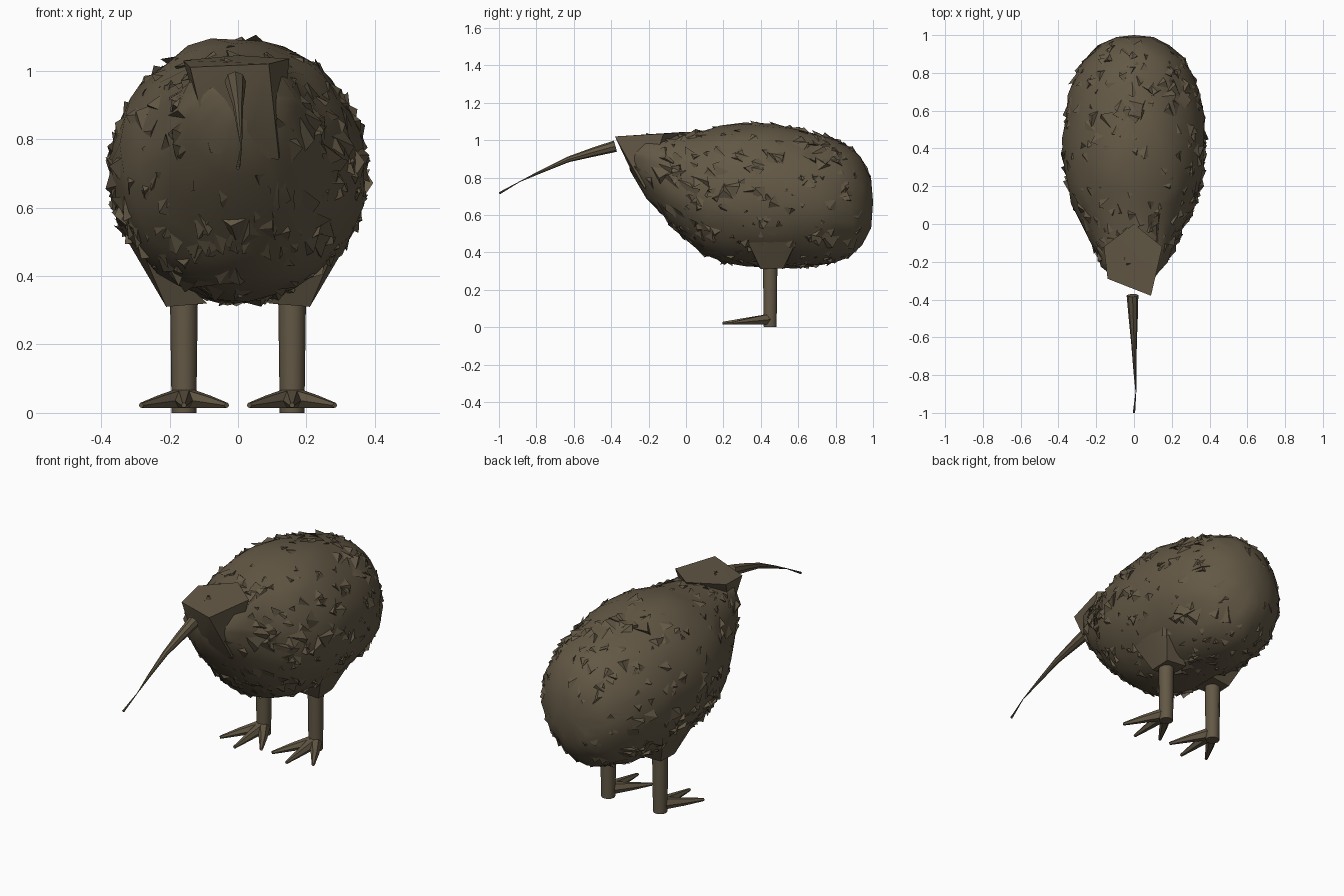
import bpy, bmesh, math, random
from mathutils import Vector

if "Cube" in bpy.data.objects:
    bpy.data.objects.remove(bpy.data.objects["Cube"])

random.seed(7)
mat = bpy.data.materials.new("brown plumage")
mat.diffuse_color = (0.125, 0.098, 0.060, 1)
mat.use_nodes = True
mat.node_tree.nodes["Principled BSDF"].inputs["Base Color"].default_value = mat.diffuse_color


def finish(name, bm, angle):
    bmesh.ops.recalc_face_normals(bm, faces=bm.faces)
    me = bpy.data.meshes.new(name)
    bm.to_mesh(me)
    bm.free()
    me.materials.append(mat)
    ob = bpy.data.objects.new(name, me)
    bpy.context.collection.objects.link(ob)
    bpy.ops.object.select_all(action='DESELECT')
    ob.select_set(True)
    bpy.context.view_layer.objects.active = ob
    bpy.ops.object.shade_smooth_by_angle(angle=math.radians(angle))
    return ob


def hull(bm, pts):
    vs = [bm.verts.new(p) for p in pts]
    bmesh.ops.convex_hull(bm, input=vs)


def tube(bm, path, n):
    """Tapered tube through (point, radius) pairs with closed ends."""
    rings = []
    for i, (p, r) in enumerate(path):
        a = Vector(path[max(i - 1, 0)][0])
        b = Vector(path[min(i + 1, len(path) - 1)][0])
        q = (b - a).normalized().to_track_quat('Z', 'Y')
        rings.append([bm.verts.new(Vector(p) + q @ Vector(
            (r * math.cos(k * math.tau / n), r * math.sin(k * math.tau / n), 0))) for k in range(n)])
    for r0, r1 in zip(rings, rings[1:]):
        for k in range(n):
            bm.faces.new((r0[k], r0[(k + 1) % n], r1[(k + 1) % n], r1[k]))
    bm.faces.new(rings[0])
    bm.faces.new(rings[-1])


# Body profile: y, half width, top z, bottom z
PROFILE = [(-0.30, 0.09, 1.00, 0.84), (-0.22, 0.18, 1.03, 0.70), (-0.10, 0.23, 1.035, 0.56),
           (0.00, 0.28, 1.045, 0.46), (0.10, 0.33, 1.06, 0.375), (0.20, 0.36, 1.09, 0.335),
           (0.32, 0.38, 1.10, 0.325), (0.45, 0.385, 1.095, 0.315), (0.58, 0.37, 1.075, 0.315),
           (0.70, 0.35, 1.045, 0.325), (0.80, 0.315, 1.015, 0.345), (0.88, 0.265, 0.97, 0.38),
           (0.95, 0.19, 0.90, 0.45), (0.99, 0.10, 0.80, 0.53)]


def surface(y, a, off=0.0):
    y = max(-0.30, min(0.99, y))
    for p, q in zip(PROFILE, PROFILE[1:]):
        if y <= q[0]:
            break
    t = (y - p[0]) / (q[0] - p[0])
    w, top, bot = (p[i] + (q[i] - p[i]) * t for i in (1, 2, 3))
    return Vector(((w + off) * math.cos(a), y, (top + bot) / 2 + ((top - bot) / 2 + off) * math.sin(a)))


# Body: jittered loft
bm = bmesh.new()
N = 22
rings = []
for i, p in enumerate(PROFILE):
    j = 0 if i in (0, len(PROFILE) - 1) else 0.02
    rings.append([bm.verts.new(surface(p[0] + random.uniform(-j, j),
                  (k + random.uniform(-.25, .25) + 0.5 * (i % 2)) * math.tau / N,
                  random.uniform(-0.014, 0.004))) for k in range(N)])
for r0, r1 in zip(rings, rings[1:]):
    for k in range(N):
        bm.faces.new((r0[k], r0[(k + 1) % N], r1[(k + 1) % N], r1[k]))
for ring, tip in ((rings[0], (0, -0.31, 0.93)), (rings[-1], (0, 1.0, 0.67))):
    c = bm.verts.new(tip)
    for k in range(N):
        bm.faces.new((ring[k], ring[(k + 1) % N], c))
bmesh.ops.triangulate(bm, faces=bm.faces)
finish("body", bm, 40)

# Feather shards: leaning three-sided spikes half sunk into the body
bm = bmesh.new()
for i in range(420):
    y, a = random.uniform(-0.22, 0.96), random.uniform(0, math.tau)
    s = random.uniform(0.035, 0.085)
    turn = random.uniform(0, math.tau)
    r = max(0.15, surface(y, 0).x)
    base = [surface(y + s * math.cos(turn + k * 2.1), a + s / r * math.sin(turn + k * 2.1),
                    -0.018) for k in range(3)]
    lean = s * random.uniform(0.4, 1.3)
    d = random.uniform(0, math.tau)
    tip = surface(y + lean * math.cos(d), a + lean / r * math.sin(d), random.uniform(0.0, 0.013))
    vs = [bm.verts.new(v) for v in base + [tip]]
    for f in ((0, 1, 2), (0, 1, 3), (1, 2, 3), (2, 0, 3)):
        bm.faces.new([vs[k] for k in f])
finish("feathers", bm, 25)

# Head: skewed faceted wedge over the front of the body
bm = bmesh.new()
hull(bm, [(0.09, -0.38, 1.02), (-0.14, -0.29, 1.01), (-0.16, -0.12, 1.03), (0.15, -0.12, 1.035),
          (0.04, -0.29, 0.83), (-0.08, -0.25, 0.76), (0.12, -0.22, 0.74), (0.0, 0.0, 1.045)])
finish("head", bm, 25)

# Beak: long droop, pinched near the tip
bm = bmesh.new()
tube(bm, [((-0.008, -0.378, 0.968), 0.031), ((-0.004, -0.50, 0.935), 0.024),
          ((0, -0.63, 0.897), 0.015), ((0.005, -0.78, 0.83), 0.008),
          ((0.01, -0.89, 0.778), 0.002), ((0, -0.998, 0.716), 0.006)], 8)
finish("beak", bm, 40)

# Thighs, legs and feet, one set per side
for side, name in ((-1, "left"), (1, "right")):
    bm = bmesh.new()
    hull(bm, [(side * x, y, z) for x, y, z in (
        (0.345, 0.45, 0.54), (0.21, 0.40, 0.31), (0.21, 0.52, 0.315), (0.09, 0.39, 0.32),
        (0.09, 0.53, 0.32), (0.30, 0.30, 0.52), (0.30, 0.62, 0.52))])
    finish(name + "_thigh", bm, 25)

    x = side * 0.158
    bm = bmesh.new()
    tube(bm, [((x, 0.45, 0), 0.036), ((x, 0.45, 0.36), 0.041)], 10)
    finish(name + "_leg", bm, 40)

    bm = bmesh.new()
    for dx, y in ((-0.125, 0.25), (0, 0.195), (0.125, 0.25)):
        tube(bm, [((x + dx * 0.05, 0.44, 0.042), 0.033), ((x + dx * 0.55, (0.44 + y) / 2, 0.032), 0.021),
                  ((x + dx, y, 0.022), 0.008)], 6)
    finish(name + "_toes", bm, 40)
